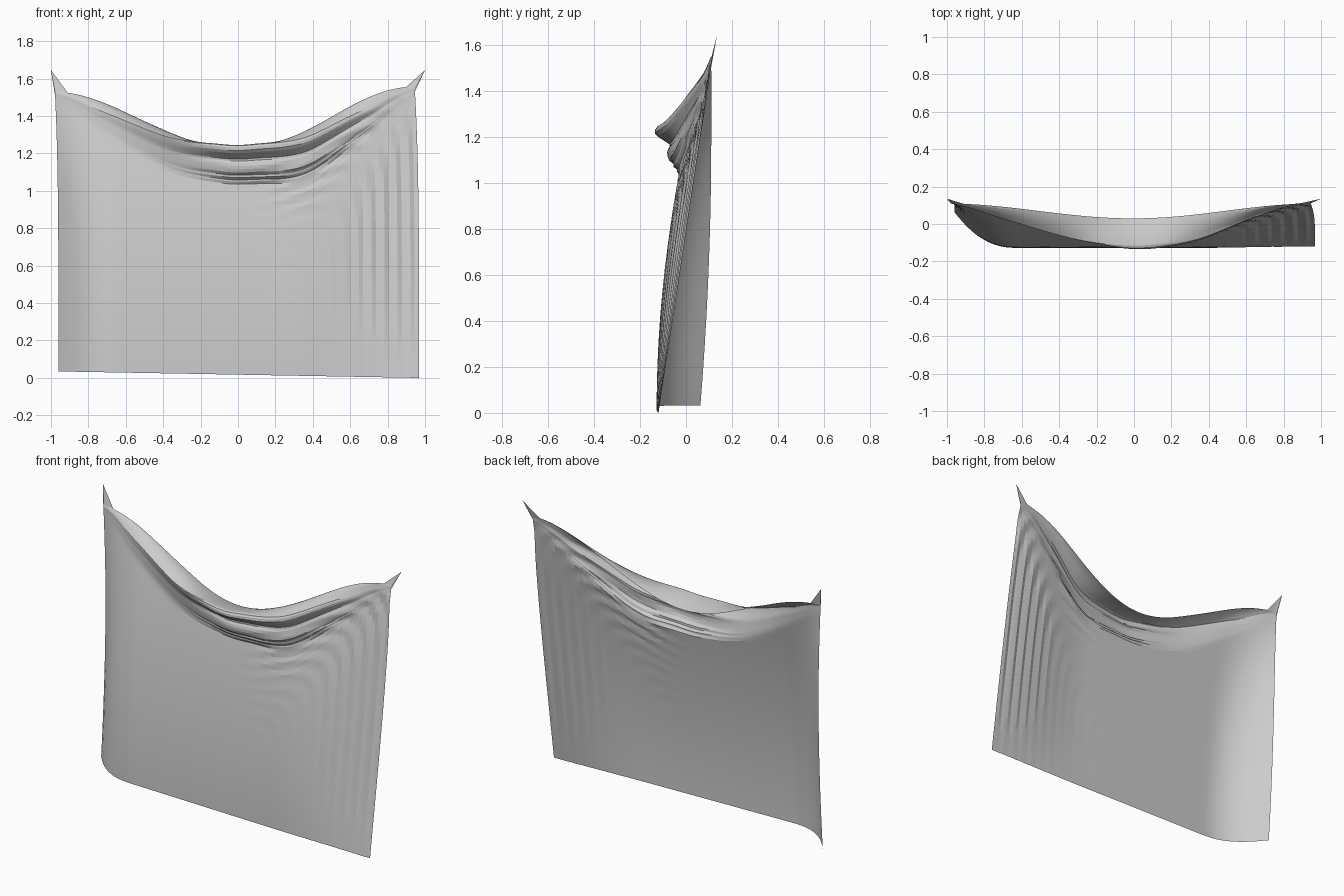
import bpy
import bmesh
from math import cos, sin, pi, exp, log

cube = bpy.data.objects.get("Cube")
if cube:
    bpy.data.objects.remove(cube, do_unlink=True)

COLS, BODY_ROWS, FLAP_ROWS = 84, 44, 6

# Fold section below the lip: (height fraction, forward bulge at the middle)
FOLDS = [(0, 0), (0.07, 0.012), (0.11, 0.014), (0.17, 0.032), (0.23, 0.036),
         (0.3, 0.058), (0.38, 0.068), (0.46, 0.073), (0.53, 0.073),
         (0.59, 0.067), (0.64, 0.07), (0.72, 0.1), (0.79, 0.128),
         (0.86, 0.145), (0.93, 0.148), (0.98, 0.143), (1, 0.13)]


def ramp(a, b, x):
    t = max(0, min(1, (x - a) / (b - a)))
    return t * t * (3 - 2 * t)


def sag(x):
    """1 at the middle of the sheet, 0 at the hung corners."""
    return (1 + cos(pi * max(-1, min(1, x)))) / 2


def rim_height(x):
    uneven = 0.015 * ramp(0.4, 0.85, x) - 0.012 * ramp(-0.3, -0.6, x)
    return 1.535 - 0.29 * sag(x) + uneven


def lip_drop(x):
    """How far the front lip hangs below the free edge on each flank."""
    return 0.045 * ramp(0.08, 0.42, abs(x)) * ramp(0.97, 0.7, abs(x))


def side_x(u, z):
    """Width of the cloth, pulled slightly at the top."""
    pull = (z / 1.55) ** 4
    left, right = -0.96 - 0.02 * pull, 0.968 - 0.023 * pull
    return left + (right - left) * (u + 1) / 2


def base_depth(x, z):
    """Leaning sheet with a curled left side and a straight right side."""
    y = -0.128 + 0.092 * z * z
    y += (-0.12 + 0.15 * z - y) * ramp(0.3, 1.0, x)
    curl = min(1, max(0, (-x - 0.62) / 0.34) ** 2.4)
    side = 0.11 - 0.05 * max(0, 1 - z / 1.2) ** 2
    return y + (side - y) * curl


def ripple(x, z):
    """Pleats that run under the rim and turn down along the right side."""
    side, top = 0.97 - x, max(0, rim_height(x) - z)
    k = 12
    d = -log(exp(-k * side) + exp(-k * top)) / k
    strength = 0.0042 * ramp(0.6, 0.1, d) + 0.0007
    return strength * ramp(-0.05, 0.35, x) * ramp(-0.3, 0.8, z) * sin(2 * pi * d / 0.07)


def column(u):
    """Points of one strip, from the hem up over the lip to the free edge."""
    x = side_x(u, 0.8)
    a = sag(x)
    lip = rim_height(x) - lip_drop(x)
    depth = 0.03 + 0.18 * a ** 0.5 + 0.05 * ramp(0, 0.45, x) * a ** 0.4
    start = lip - depth
    hem = max(0, min(0.033, 0.017 - 0.018 * x))
    soft = 0.85 * ramp(0.1, -0.4, x)
    pts = []
    for i in range(BODY_ROWS):
        z = hem + (start - hem) * i / BODY_ROWS
        pts.append((side_x(u, z), base_depth(x, z) + ripple(x, z), z))
    for t, bulge in FOLDS:
        # Folds are crisp at the middle and melt into one slope on the left
        z = start + depth * t
        bulge += (0.13 * t ** 1.6 - bulge) * soft
        y = base_depth(x, z) - bulge * a + ripple(x, z) * (1 - t)
        pts.append((side_x(u, z), y, z))
    # Flap lying back from the lip to the free edge
    y0, z0 = pts[-1][1:]
    y1 = max(y0 + 0.004, 0.03 + 0.08 * (1 - a))
    for i in range(1, FLAP_ROWS + 1):
        t = i / FLAP_ROWS
        z = z0 + lip_drop(x) * sin(pi * t / 2) + 0.01 * t * (1 - a)
        z -= 0.035 * a * a * t ** 1.5
        pts.append((side_x(u, z), y0 + (y1 - y0) * t, z))
    return pts


bm = bmesh.new()
grid = []
for c in range(COLS + 1):
    grid.append([bm.verts.new(p) for p in column(2 * c / COLS - 1)])

# Cloth surface
for left, right in zip(grid, grid[1:]):
    for r in range(len(left) - 1):
        bm.faces.new((left[r], right[r], right[r + 1], left[r + 1]))

# Pointed corners where the cloth is hung
for sign, cols in ((-1, grid[:4]), (1, grid[:-4:-1])):
    tip = bm.verts.new((sign, 0.135, 1.645))
    edge = [c[-1] for c in reversed(cols)] + cols[0][-2:-FLAP_ROWS - 9:-1]
    for a, b in zip(edge, edge[1:]):
        bm.faces.new((tip, a, b) if sign < 0 else (tip, b, a))

bmesh.ops.recalc_face_normals(bm, faces=bm.faces)
mesh = bpy.data.meshes.new("hanging_cloth")
bm.to_mesh(mesh)
bm.free()
cloth = bpy.data.objects.new("hanging_cloth", mesh)
bpy.context.collection.objects.link(cloth)

bpy.ops.object.select_all(action="DESELECT")
cloth.select_set(True)
bpy.context.view_layer.objects.active = cloth
bpy.ops.object.shade_smooth_by_angle(angle=0.2)
